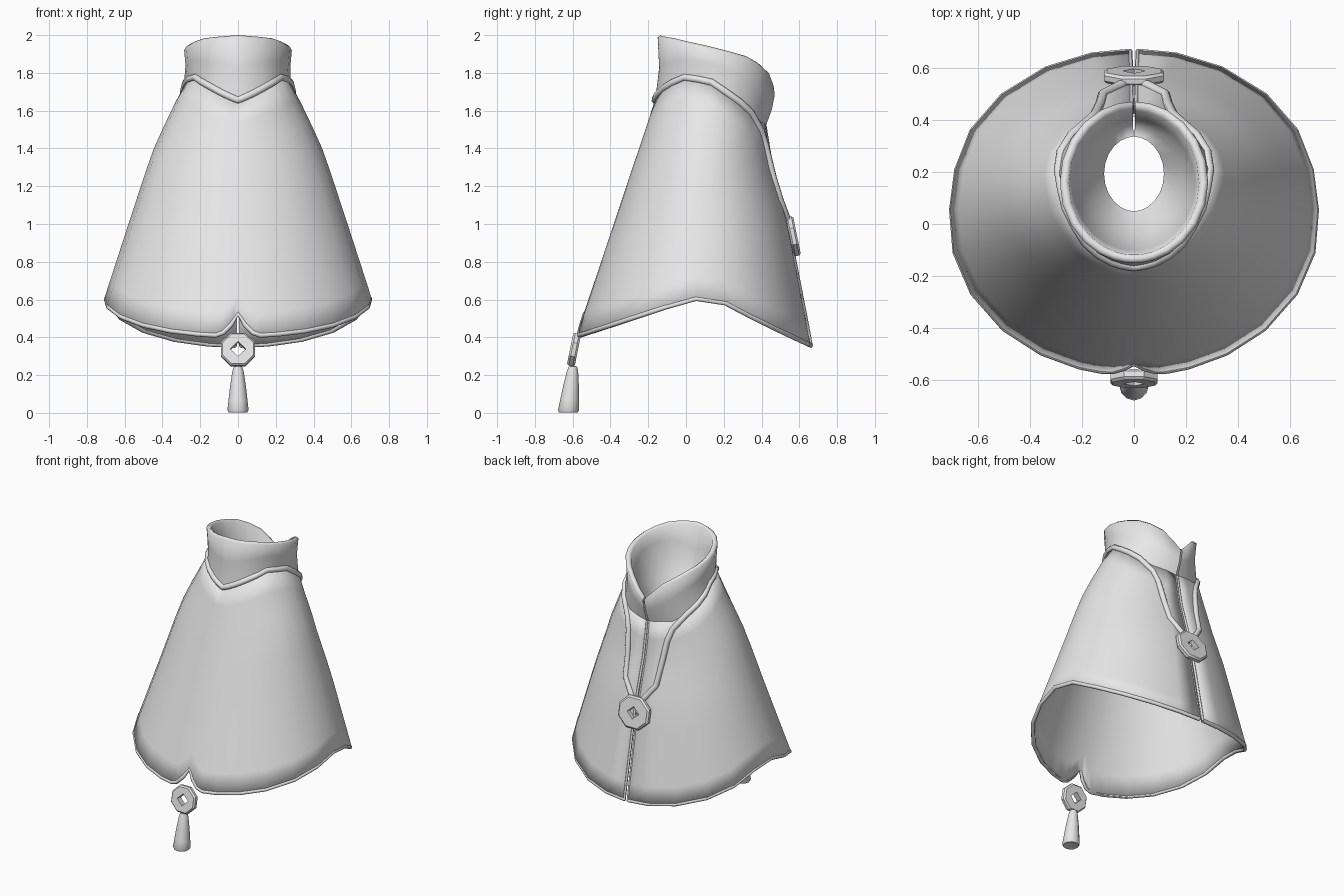
import bpy, bmesh
from math import sin, cos, radians, degrees, asin, pi, floor
from mathutils import Matrix, Vector

if "Cube" in bpy.data.objects:
    bpy.data.objects.remove(bpy.data.objects["Cube"])

COLOUR = (0.8, 0.8, 0.8, 1)
cloth = bpy.data.materials.new("light_grey_cloth")
cloth.use_nodes = True
cloth.diffuse_color = COLOUR
cloth.node_tree.nodes["Principled BSDF"].inputs["Base Color"].default_value = COLOUR


def interp(table, t):
    """Piecewise linear lookup in a rising table of (key, value)."""
    if t <= table[0][0]:
        return table[0][1]
    for (a, va), (b, vb) in zip(table, table[1:]):
        if t <= b:
            return va + (vb - va) * (t - a) / (b - a)
    return table[-1][1]


def finish(name, mesh, angle=50):
    mesh.materials.clear()
    mesh.materials.append(cloth)
    ob = bpy.data.objects.new(name, mesh)
    bpy.context.collection.objects.link(ob)
    bpy.ops.object.select_all(action="DESELECT")
    ob.select_set(True)
    bpy.context.view_layer.objects.active = ob
    bpy.ops.object.shade_smooth_by_angle(angle=radians(angle))
    return ob


def sheet(name, columns, angle=50, closed=False):
    """Skin a grid of points given as columns."""
    bm = bmesh.new()
    grid = [[bm.verts.new(p) for p in col] for col in columns]
    pairs = list(zip(grid, grid[1:])) + ([(grid[-1], grid[0])] if closed else [])
    for a, b in pairs:
        for j in range(len(a) - 1):
            bm.faces.new((a[j], b[j], b[j + 1], a[j + 1]))
    bmesh.ops.remove_doubles(bm, verts=bm.verts, dist=1e-5)
    mesh = bpy.data.meshes.new(name)
    bm.to_mesh(mesh)
    bm.free()
    return finish(name, mesh, angle)


def tube(name, points, radius):
    curve = bpy.data.curves.new(name, "CURVE")
    curve.dimensions = "3D"
    curve.bevel_depth = radius
    curve.bevel_resolution = 2
    curve.use_fill_caps = True
    line = curve.splines.new("POLY")
    line.points.add(len(points) - 1)
    for p, co in zip(line.points, points):
        p.co = (*co, 1)
    temp = bpy.data.objects.new(name + "_path", curve)
    bpy.context.collection.objects.link(temp)
    bpy.context.view_layer.update()
    mesh = bpy.data.meshes.new_from_object(
        temp.evaluated_get(bpy.context.evaluated_depsgraph_get()))
    bpy.data.objects.remove(temp)
    return finish(name, mesh, 70)


# Cape silhouette by height: half width, front and back depth
HALF_WIDTH = [(.35, .79), (.6, .71), (1, .58), (1.38, .455), (1.6, .355), (1.72, .29), (1.8, .255)]
FRONT = [(.41, -.58), (1.65, -.165), (1.8, -.13)]
BACK = [(.36, .67), (1, .545), (1.3, .46), (1.55, .42), (1.8, .41)]
# Neckline, collar rim by angle from the back, and hem by depth
NECK = [(0, 1.52), (30, 1.55), (55, 1.64), (90, 1.75), (120, 1.78), (146, 1.735), (180, 1.655)]
RIM = [(0, 1.69), (28, 1.82), (55, 1.885), (100, 1.945), (140, 1.985), (180, 2.0)]
HEM = [(-.58, .405), (-.3, .5), (0, .595), (.15, .61), (.68, .35)]
NOTCH = [(171, 0), (174, .015), (177, .055), (180, .115)]

half = [1, 12, 26, 42, 58, 74, 90, 106, 122, 138, 152, 164, 171, 174, 177, 180]
angles = half + [360 - a for a in reversed(half[:-1])]


def fold(a):
    return min(a, 360 - a)


def oval(a, width, front, back, z):
    t = radians(a)
    return Vector((width * sin(t), (front + back) / 2 + (back - front) / 2 * cos(t), z))


def cape_point(a, z):
    return oval(a, interp(HALF_WIDTH, z), interp(FRONT, z), interp(BACK, z), z)


def neck_z(a):
    return interp(NECK, fold(a))


def hem_z(a):
    return interp(HEM, .045 + .63 * cos(radians(a))) + interp(NOTCH, fold(a))


# Cape, open along the back
ROWS = 10
cape = sheet("cape", [[cape_point(a, neck_z(a) + (hem_z(a) - neck_z(a)) * j / ROWS)
                       for j in range(ROWS + 1)] for a in angles], 60)
solid = cape.modifiers.new("thickness", "SOLIDIFY")
solid.thickness = .02
solid.offset = -1

# Rolled edges: hem and the two sides of the back slit
inset = Vector((.985, .985, 1))
tube("hem_roll", [cape_point(a, hem_z(a) + .005) * inset for a in angles], .013)
for side, a in (("left", 1), ("right", 359)):
    tube(side + "_slit_roll", [cape_point(a, neck_z(a) + (hem_z(a) - neck_z(a)) * j / ROWS)
                               - Vector((0, .006, 0)) for j in range(ROWS + 1)], .008)


# Collar: inner funnel, rounded rim and outer wall
def collar_column(a):
    base, rim = neck_z(a), interp(RIM, fold(a))
    mid = (base + rim) / 2
    return [oval(a, .115, .05, .335, 1.55),
            oval(a, .18, -.04, .37, min(base + .02, 1.66)),
            oval(a, .235, -.1, .4, mid),
            oval(a, .25, -.118, .435, rim - .012),
            oval(a, .268, -.134, .455, rim),
            oval(a, .285, -.15, .47, rim - .012),
            oval(a, .278, -.142, .455, mid),
            cape_point(a, base - .01) * inset]


sheet("collar", [collar_column(a) for a in angles], 75)

# Piping round the neck and down both sides of the slit
drop = [(.04, 1.02), (.12, 1.13), (.13, 1.25), (.15, 1.42), (.175, 1.5)]
side = [cape_point(degrees(asin(x / interp(HALF_WIDTH, z))), z) for x, z in drop]
side += [cape_point(a, neck_z(a)) for a in half[3:]]
other = [p * Vector((-1, 1, 1)) for p in reversed(side[:-1])]
tube("neck_piping", side + other, .019)


# Octagonal charms with a diamond hole
def polygon_radius(a, sides, corner):
    """Distance to the edge of a polygon whose first corner is at the given angle."""
    step = 2 * pi / sides
    off = (a - corner) - step * floor((a - corner) / step) - step / 2
    return cos(step / 2) / cos(off)


def charm(name, centre, tilt, wide, tall, hole, thick):
    place = Matrix.Translation(centre) @ Matrix.Rotation(tilt, 4, "X")
    columns = []
    for k in range(16):
        a = k * pi / 8
        outer = polygon_radius(a, 8, pi / 8)
        inner = polygon_radius(a, 4, 0) * hole
        loop = [(inner, 1), (outer * .9, 1), (outer, .5), (outer, -.5),
                (outer * .9, -1), (inner, -1), (inner, 1)]
        columns.append([place @ Vector((r * wide * cos(a), s * thick / 2, r * tall * sin(a)))
                        for r, s in loop])
    return sheet(name, columns, 30, closed=True)


charm("back_clasp", (0, .568, .935), .2, .125, .115, .36, .04)
charm("front_charm", (0, -.593, .335), -.2, .098, .096, .42, .042)

# Tassel hanging under the front charm
profile = [(0, .25), (.022, .245), (.03, .22), (.042, .14), (.05, .07), (.056, .015), (.05, .003), (0, .015)]
sheet("tassel", [[Vector((r * cos(k * pi / 6), -.598 - .1 * (.25 - z) + r * sin(k * pi / 6), z))
                  for r, z in profile] for k in range(12, 0, -1)], 50, closed=True)
